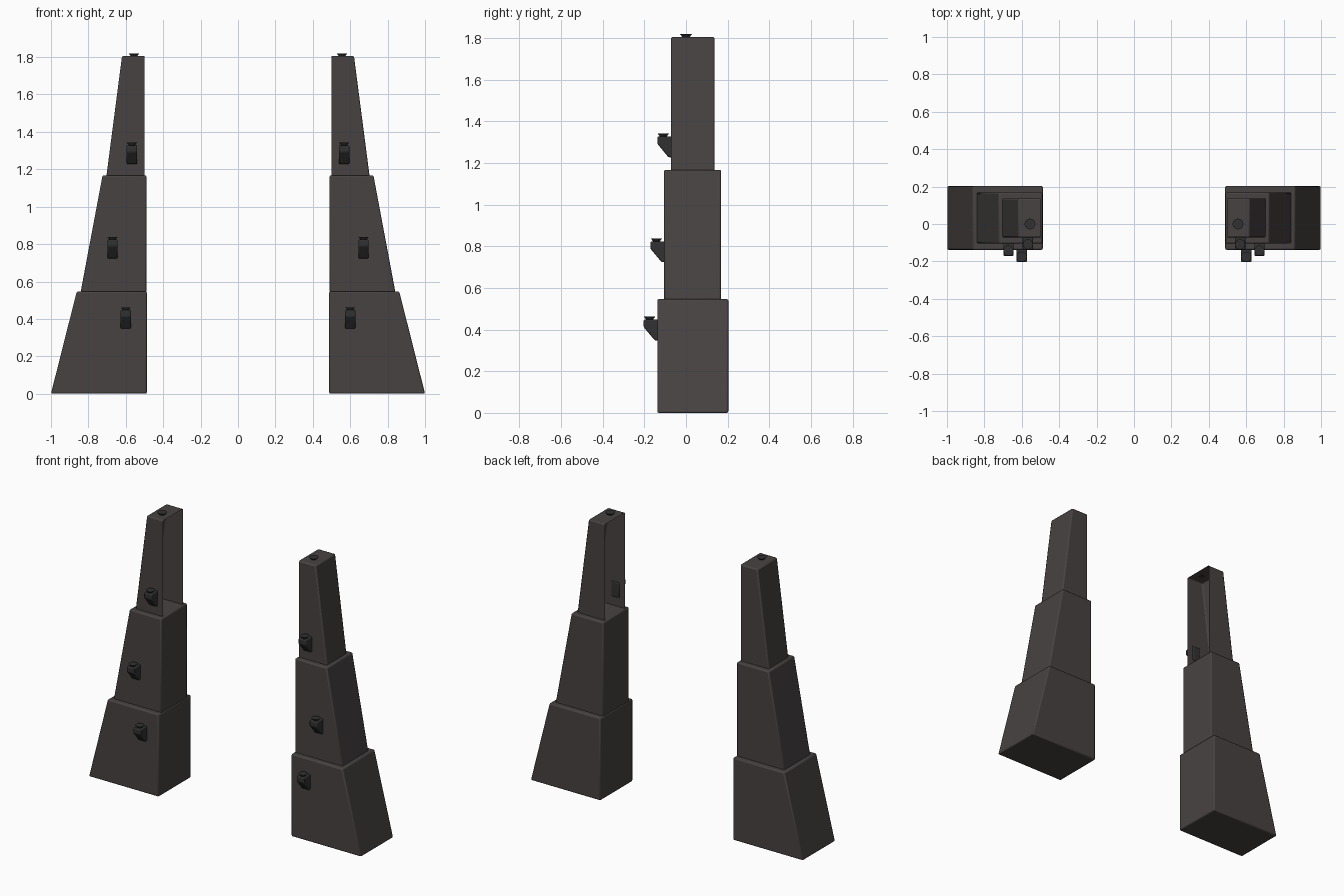
import bpy, bmesh, math

if "Cube" in bpy.data.objects:
    bpy.data.objects.remove(bpy.data.objects["Cube"])


def material(name, rgb):
    m = bpy.data.materials.new(name)
    m.diffuse_color = (*rgb, 1)
    m.use_nodes = True
    m.node_tree.nodes["Principled BSDF"].inputs["Base Color"].default_value = m.diffuse_color
    return m


STONE = material("warm dark grey", (0.062, 0.055, 0.053))
METAL = material("charcoal metal", (0.032, 0.031, 0.031))


def finish(bm, name, mat, bevel=0.0):
    bmesh.ops.recalc_face_normals(bm, faces=bm.faces)
    me = bpy.data.meshes.new(name)
    bm.to_mesh(me)
    bm.free()
    me.materials.append(mat)
    ob = bpy.data.objects.new(name, me)
    bpy.context.collection.objects.link(ob)
    if bevel:
        b = ob.modifiers.new("bevel", "BEVEL")
        b.width, b.segments = bevel, 2
        b.limit_method, b.angle_limit = "ANGLE", math.radians(30)
    bpy.ops.object.select_all(action="DESELECT")
    ob.select_set(True)
    bpy.context.view_layer.objects.active = ob
    bpy.ops.object.shade_smooth_by_angle(angle=math.radians(35))
    return ob


def prism(points, axis, lo, hi):
    """Extrude a 2D outline along x (axis 0) or y (axis 1)."""
    bm = bmesh.new()
    place = (lambda p, t: (t, *p)) if axis == 0 else (lambda p, t: (p[0], t, p[1]))
    face = bm.faces.new([bm.verts.new(place(p, lo)) for p in points])
    ext = bmesh.ops.extrude_face_region(bm, geom=[face])
    moved = [v for v in ext["geom"] if isinstance(v, bmesh.types.BMVert)]
    for v in moved:
        v.co[axis] = hi
    if not any(f.normal.length and len(f.verts) == len(points) and
               all(abs(v.co[axis] - lo) < 1e-6 for v in f.verts) for f in bm.faces):
        bm.faces.new([v for v in face.verts])
    return bm


def tier(name, s, inner, outer_low, outer_high, z0, z1, y0, y1, open_side=False):
    outline = [(s * inner, z0), (s * outer_low, z0), (s * outer_high, z1), (s * inner, z1)]
    bm = prism(outline, 1, y0, y1)
    if open_side:
        # leave the inner wall and the base open
        gone = [f for f in bm.faces
                if all(abs(v.co.x - s * inner) < 1e-5 for v in f.verts)
                or all(abs(v.co.z - z0) < 1e-5 for v in f.verts)]
        bmesh.ops.delete(bm, geom=gone, context="FACES")
    finish(bm, name, STONE, 0.008)


def lamp_cap(name, x, y, z, r):
    # flared disc, wider at the top
    bm = bmesh.new()
    bmesh.ops.create_cone(bm, cap_ends=True, segments=20, radius1=r * 0.55, radius2=r, depth=0.016)
    bmesh.ops.translate(bm, verts=bm.verts, vec=(x, y, z + 0.006))
    finish(bm, name, METAL)


def wall_lamp(name, x, wall, z):
    # wedge bracket with a flared cap
    outline = [(wall + 0.008, z), (wall - 0.066, z), (wall - 0.066, z - 0.035),
               (wall - 0.012, z - 0.1), (wall + 0.008, z - 0.1)]
    finish(prism(outline, 0, x - 0.028, x + 0.028), name + "_bracket", METAL, 0.006)
    lamp_cap(name + "_cap", x, wall - 0.037, z, 0.027)


for side, s in (("left", -1), ("right", 1)):
    # three stacked, tapering tiers
    tier(side + "_lower_tier", s, 0.487, 1.0, 0.862, 0.0, 0.547, -0.138, 0.203)
    tier(side + "_middle_tier", s, 0.49, 0.842, 0.724, 0.54, 1.168, -0.105, 0.169)
    tier(side + "_upper_tier", s, 0.499, 0.704, 0.62, 1.16, 1.806, -0.072, 0.137, True)
    # front lamps and the roof lamp
    wall_lamp(side + "_lower_lamp", s * 0.6, -0.138, 0.448)
    wall_lamp(side + "_middle_lamp", s * 0.671, -0.105, 0.824)
    wall_lamp(side + "_upper_lamp", s * 0.567, -0.072, 1.328)
    lamp_cap(side + "_roof_lamp", s * 0.556, 0.0, 1.806, 0.029)
